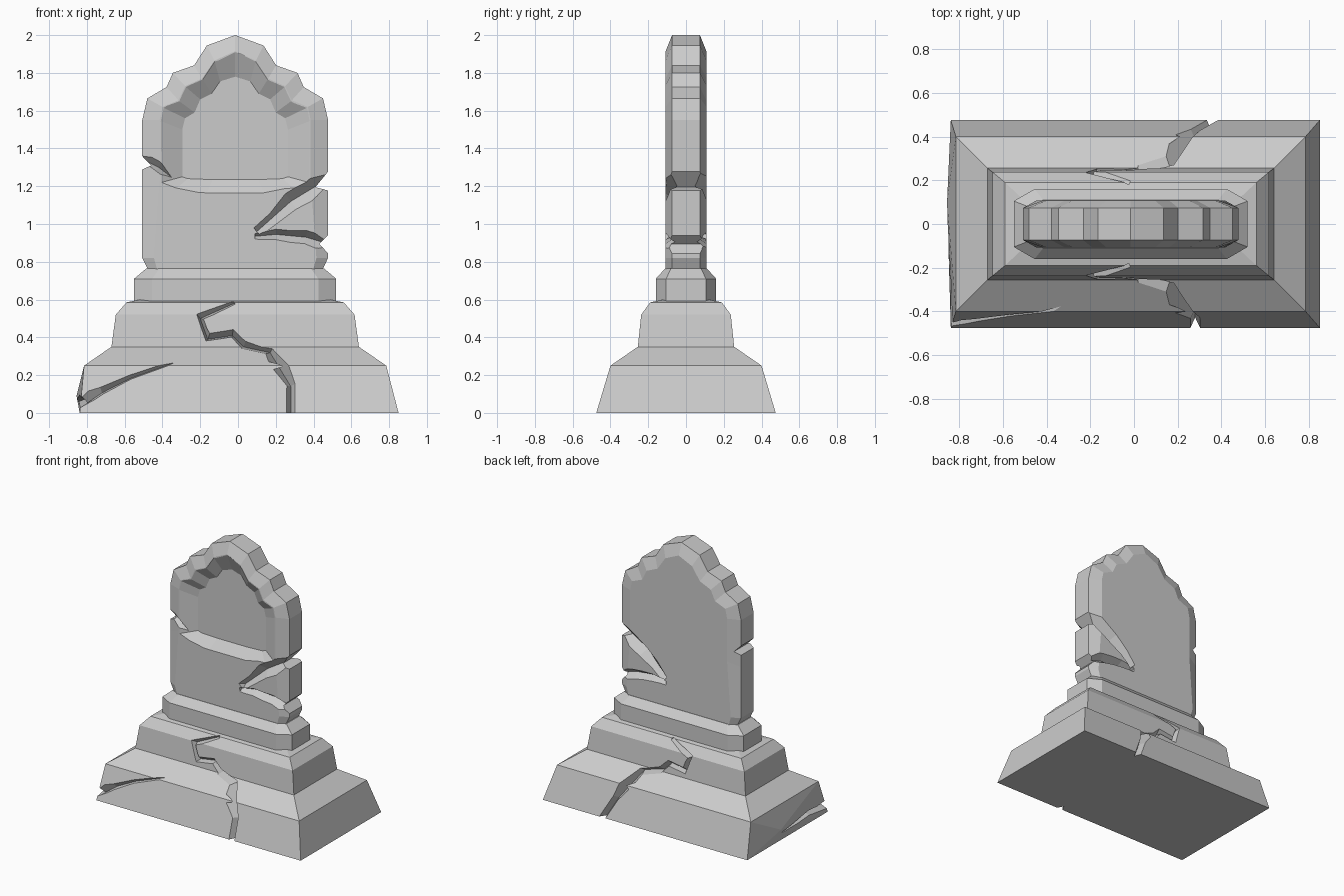
import bpy, bmesh
from mathutils import Vector as V

if "Cube" in bpy.data.objects:
    bpy.data.objects.remove(bpy.data.objects["Cube"])

CX = -0.015


def make(name, rings):
    """Skin closed rings of equal length and cap both ends."""
    bm = bmesh.new()
    vs = [[bm.verts.new(p) for p in r] for r in rings]
    n = len(rings[0])
    for a, b in zip(vs, vs[1:]):
        for i in range(n):
            j = (i + 1) % n
            bm.faces.new((a[i], a[j], b[j], b[i]))
    bm.faces.new(vs[0])
    bm.faces.new(vs[-1])
    bmesh.ops.recalc_face_normals(bm, faces=bm.faces)
    me = bpy.data.meshes.new(name)
    bm.to_mesh(me)
    bm.free()
    ob = bpy.data.objects.new(name, me)
    bpy.context.collection.objects.link(ob)
    return ob


def cut(target, cutter):
    cutter.hide_render = True
    m = target.modifiers.new("cut", 'BOOLEAN')
    m.operation, m.solver, m.object = 'DIFFERENCE', 'EXACT', cutter
    m.use_self = True
    bpy.context.view_layer.objects.active = target
    bpy.ops.object.modifier_apply(modifier=m.name)
    bpy.data.objects.remove(cutter)


def crack(target, pts, depth):
    """V-groove along (point, outward normal, width) stations."""
    rings = []
    for i, (p, n, w) in enumerate(pts):
        t = V(pts[min(i + 1, len(pts) - 1)][0]) - V(pts[max(i - 1, 0)][0])
        n = V(n).normalized()
        s = t.cross(n).normalized() * w
        d = min(depth, w * 1.1)
        rings.append([V(p) + n * d + s, V(p) + n * d - s, V(p) - n * d])
    cut(target, make("crack_cutter", rings))


def notch(target, tri):
    """Wedge cut right through the slab, front to back."""
    cut(target, make("notch_cutter", [[(x, y, z) for x, z in tri] for y in (-.3, .3)]))


def arch(half, y):
    """Mirror a right half outline (apex first) about the centre line."""
    left = [(-x, z) for x, z in reversed(half) if x > 0]
    return [V((x + CX, y, z)) for x, z in half + left]


# stepped base
steps = [(.865, .475, 0), (.80, .40, .25), (.655, .255, .35),
         (.632, .237, .52), (.575, .19, .585), (.5, .12, .60)]
base = make("stepped_base", [[(sx * a + CX, sy * b, z) for sx, sy in
            ((-1, -1), (1, -1), (1, 1), (-1, 1))] for a, b, z in steps])
bm = bmesh.new()
bm.from_mesh(base.data)
for v in bm.verts:
    if v.co.z < .01 and v.co.x < 0:
        v.co.x = -.838
side = min(bm.faces, key=lambda f: f.calc_center_median().x)
mid = bmesh.ops.poke(bm, faces=[side])['verts'][0]
mid.co = (-.855, .1, .09)
bm.to_mesh(base.data)
bm.free()


def base_y(z):
    for (_, b0, z0), (_, b1, z1) in zip(steps, steps[1:]):
        if z <= z1:
            return b0 + (b1 - b0) * (z - z0) / (z1 - z0)
    return steps[-1][1]


# zigzag cracks down the front and back of the base
zig = [(-.02, .585, .02), (-.20, .51, .045), (-.16, .40, .045), (-.03, .42, .04),
       (.03, .36, .04), (.17, .33, .045), (.28, .15, .045), (.28, -.04, .045)]
for s in (-1, 1):
    path = [((x + (.1 if s > 0 and z < .1 else 0), s * base_y(z), z), (0, s, .25), w)
            for x, z, w in zig]
    crack(base, path, .045)

# corner crack wrapping onto the left end
crack(base, [((-.33, -.385, .27), (0, -1, .3), .008),
             ((-.57, -.42, .19), (0, -1, .3), .025),
             ((-.72, -.445, .12), (0, -1, .3), .045),
             ((-.83, -.46, .06), (-1, -1, .2), .06),
             ((-.855, -.25, .08), (-1, 0, .1), .05),
             ((-.855, .08, .06), (-1, 0, .1), .01)], .05)

# collar with clipped corners
def clipped(a, b, c, d, z):
    q = [(a, -d), (a, d), (c, b), (-c, b), (-a, d), (-a, -d), (-c, -b), (c, -b)]
    return [(x + CX, y, z) for x, y in q]


make("collar", [clipped(.535, .16, .44, .105, .57), clipped(.535, .16, .44, .105, .71),
                clipped(.47, .11, .40, .08, .765)])

# scalloped slab
outer = [(0, 2), (.15, 1.945), (.217, 1.84), (.33, 1.80), (.363, 1.725),
         (.465, 1.665), (.492, 1.55), (.492, 1.2), (.492, .82), (.46, .755), (.46, .72)]
face = [(0, 1.915), (.11, 1.865), (.175, 1.77), (.265, 1.73), (.3, 1.655),
        (.385, 1.62), (.4, 1.55), (.4, 1.23), (.43, .82), (.415, .765), (.415, .72)]
slab = make("slab", [arch(face, -.108), arch(outer, -.074),
                     arch(outer, .074), arch(face, .108)])

# sunken front panel
rim = [(x * .985, z - .005) for x, z in face[:7]] + [(.39, 1.22), (.31, 1.19), (.15, 1.165)]
floor = [(0, 1.78), (.08, 1.755), (.125, 1.69), (.185, 1.66), (.215, 1.59),
         (.265, 1.56), (.28, 1.5), (.28, 1.25), (.25, 1.24), (.12, 1.235)]
R, F = arch(rim, -.108), arch(floor, -.05)
cut(slab, make("panel_cutter", [[r + (r - f) * .5 for r, f in zip(R, F)], F]))

# grooves and edge notches of the slab
for s in (-1, 1):
    n = (0, s, 0)
    y = s * .108
    crack(slab, [((x, y, z), n, w) for x, z, w in
                 ((.56, 1.29, .12), (.28, 1.12, .10), (.10, .96, .05))], .06)
    crack(slab, [((x, y, z), n, w) for x, z, w in
                 ((.09, .935, .03), (.20, .945, .055), (.36, .93, .07), (.56, .87, .09))], .05)
crack(slab, [((x, -.108, z), (0, -1, 0), w) for x, z, w in
             ((-.56, 1.37, .09), (-.42, 1.30, .055), (-.33, 1.23, .02))], .05)
notch(slab, [(.56, 1.38), (.41, 1.195), (.56, 1.155)])
notch(slab, [(.56, 1.02), (.43, .895), (.56, .755)])
notch(slab, [(-.58, 1.435), (-.46, 1.31), (-.58, 1.255)])
